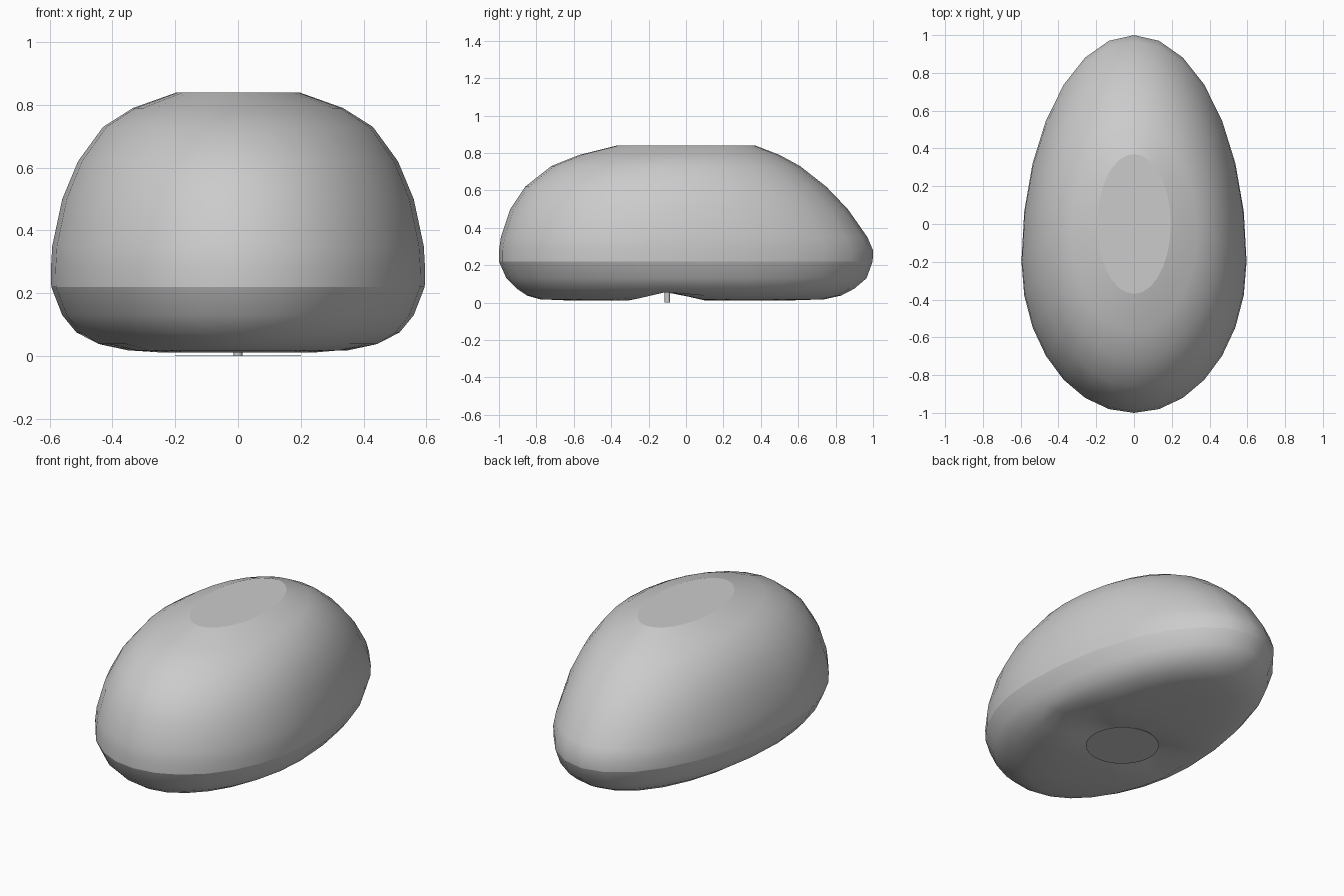
import bpy, bmesh, math

if "Cube" in bpy.data.objects:
    bpy.data.objects.remove(bpy.data.objects["Cube"])

N = 28  # sides of every ring

grey = bpy.data.materials.new("light grey")
grey.diffuse_color = (0.6, 0.6, 0.6, 1)
grey.use_nodes = True
grey.node_tree.nodes["Principled BSDF"].inputs["Base Color"].default_value = grey.diffuse_color


def make(name, bm):
    bmesh.ops.recalc_face_normals(bm, faces=bm.faces)
    me = bpy.data.meshes.new(name)
    bm.to_mesh(me)
    bm.free()
    me.materials.append(grey)
    ob = bpy.data.objects.new(name, me)
    bpy.context.collection.objects.link(ob)
    return ob


def ring(bm, z, half, front, back, mid, lift=None):
    """Egg-shaped ring: two half ellipses meeting at the widest point y = mid."""
    verts = []
    for i in range(N):
        t = 2 * math.pi * i / N
        c = math.cos(t)
        y = mid + c * ((back - mid) if c > 0 else (mid - front))
        verts.append(bm.verts.new((half * math.sin(t), y, lift(y, z) if lift else z)))
    return verts


def bridge(bm, a, b):
    for i in range(N):
        j = (i + 1) % N
        bm.faces.new((a[i], a[j], b[j], b[i])).smooth = True


def arch(y, z):
    """Shallow hollow running across the underside."""
    return max(z, 0.058 - 0.23 * abs(y + 0.1))


# Upper shell: stacked egg rings closed by a flat top
bm = bmesh.new()
upper = [(0.22, 0.595, -1.0, 0.998, -0.2), (0.28, 0.596, -1.0, 1.0, -0.2),
         (0.35, 0.592, -0.99, 0.97, -0.19), (0.50, 0.56, -0.94, 0.865, -0.16),
         (0.62, 0.51, -0.86, 0.75, -0.12), (0.73, 0.43, -0.72, 0.61, -0.08),
         (0.79, 0.335, -0.57, 0.50, -0.04), (0.84, 0.195, -0.37, 0.37, 0.0)]
rings = [ring(bm, *r) for r in upper]
for a, b in zip(rings, rings[1:]):
    bridge(bm, a, b)
bm.faces.new(rings[-1]).smooth = False
make("upper_shell", bm)

# Lower shell: rounded rim running into the hollowed underside
bm = bmesh.new()
lower = [(0.22, 0.595, -1.0, 0.998, -0.2), (0.13, 0.56, -0.96, 0.965, -0.17),
         (0.075, 0.515, -0.905, 0.90, -0.14), (0.038, 0.455, -0.85, 0.83, -0.11),
         (0.018, 0.36, -0.78, 0.74, -0.1)]
lower += [(0.011, 0.36 * k, -0.1 - 0.68 * k, -0.1 + 0.84 * k, -0.1)
          for k in (0.75, 0.5, 0.25)]
rings = [ring(bm, *r, lift=arch) for r in lower]
for a, b in zip(rings, rings[1:]):
    bridge(bm, a, b)
centre = bm.verts.new((0, -0.1, 0.058))
for i in range(N):
    bm.faces.new((rings[-1][i], rings[-1][(i + 1) % N], centre)).smooth = True
make("lower_shell", bm)

# Short stem under the hollow
bm = bmesh.new()
bmesh.ops.create_cone(bm, cap_ends=True, segments=16, radius1=0.014, radius2=0.014, depth=0.068)
bmesh.ops.translate(bm, verts=bm.verts, vec=(0, -0.1, 0.036))
make("stem", bm)

# Paper-thin round foot on the ground
bm = bmesh.new()
bmesh.ops.create_cone(bm, cap_ends=True, segments=32, radius1=0.2, radius2=0.2, depth=0.002)
bmesh.ops.translate(bm, verts=bm.verts, vec=(0, -0.1, 0.001))
make("foot_disc", bm)
